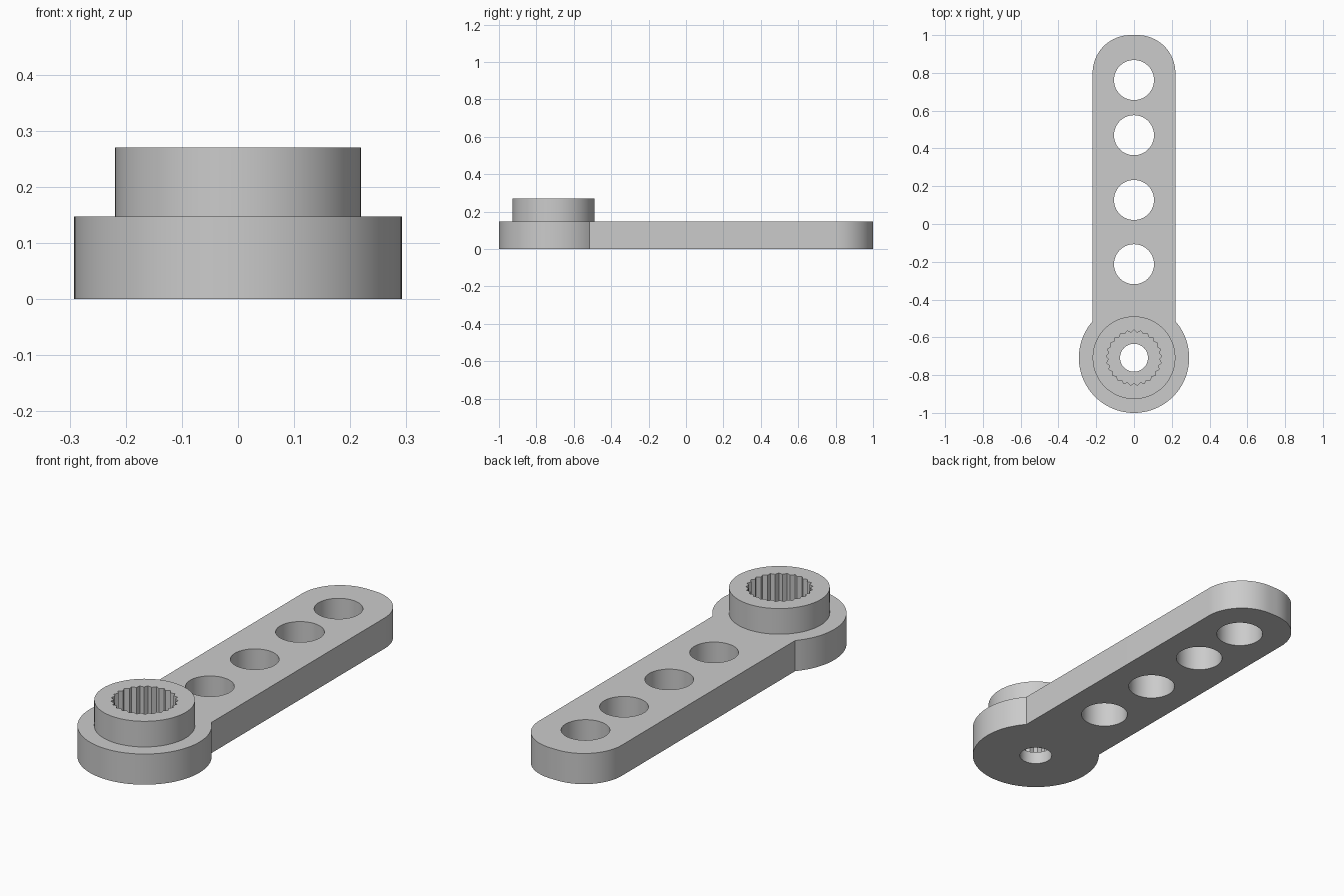
import bpy, bmesh
from math import sin, cos, pi, asin

cube = bpy.data.objects.get("Cube")
if cube:
    bpy.data.objects.remove(cube, do_unlink=True)

HUB_Y, HUB_R, HALF_W = -0.708, 0.292, 0.219
PLATE_H, BOSS_TOP, FLOOR_Z = 0.147, 0.27, 0.06
END_R = 0.2
TEETH = 25

grey = bpy.data.materials.new("plain grey")
grey.use_nodes = True
grey.diffuse_color = (0.6, 0.6, 0.6, 1)
grey.node_tree.nodes["Principled BSDF"].inputs["Base Color"].default_value = (0.6, 0.6, 0.6, 1)


def arc(cx, cy, r, start, end, steps):
    angles = [start + (end - start) * i / steps for i in range(steps + 1)]
    return [(cx + r * cos(a), cy + r * sin(a)) for a in angles]


def circle(cy, r, steps=64):
    return arc(0, cy, r, 0, 2 * pi, steps)[:-1]


def prism(name, outline, z0, z1):
    """Extrude a closed outline from z0 to z1."""
    bm = bmesh.new()
    face = bm.faces.new([bm.verts.new((x, y, z0)) for x, y in outline])
    top = bmesh.ops.extrude_face_region(bm, geom=[face])["geom"]
    verts = [v for v in top if isinstance(v, bmesh.types.BMVert)]
    bmesh.ops.translate(bm, verts=verts, vec=(0, 0, z1 - z0))
    bmesh.ops.recalc_face_normals(bm, faces=bm.faces)
    mesh = bpy.data.meshes.new(name)
    bm.to_mesh(mesh)
    bm.free()
    mesh.materials.append(grey)
    obj = bpy.data.objects.new(name, mesh)
    bpy.context.collection.objects.link(obj)
    return obj


def combine(target, other, operation):
    """Apply a boolean and discard the second object."""
    mod = target.modifiers.new("boolean", 'BOOLEAN')
    mod.operation, mod.solver, mod.object = operation, 'EXACT', other
    bpy.context.view_layer.objects.active = target
    bpy.ops.object.modifier_apply(modifier=mod.name)
    bpy.data.objects.remove(other, do_unlink=True)


# Plate: round hub running into a straight arm with rounded end corners
half = asin(HALF_W / HUB_R)
corner_x, corner_y = HALF_W - END_R, 1 - END_R
outline = arc(0, HUB_Y, HUB_R, pi / 2 - half, half - 1.5 * pi, 72)
outline += arc(-corner_x, corner_y, END_R, pi, pi / 2, 20)
outline += arc(corner_x, corner_y, END_R, pi / 2, 0, 20)
horn = prism("horn_arm", outline, 0, PLATE_H)

# Raised collar on the hub
combine(horn, prism("collar", circle(HUB_Y, HALF_W, 80), FLOOR_Z, BOSS_TOP), 'UNION')

# Row of holes along the arm
for y in (0.762, 0.47, 0.127, -0.213):
    combine(horn, prism("arm_hole", circle(y, 0.106), -0.1, 0.4), 'DIFFERENCE')

# Toothed socket and the screw hole below it
socket = []
for i in range(TEETH * 2):
    a = pi / 2 + pi * i / TEETH
    r = 0.134 if i % 2 else 0.147
    socket.append((r * cos(a), HUB_Y + r * sin(a)))
combine(horn, prism("socket", socket, FLOOR_Z, 0.4), 'DIFFERENCE')
combine(horn, prism("screw_hole", circle(HUB_Y, 0.074, 48), -0.1, 0.4), 'DIFFERENCE')

# Smooth curved walls, keep edges crisp
bpy.ops.object.select_all(action='DESELECT')
horn.select_set(True)
bpy.context.view_layer.objects.active = horn
bpy.ops.object.shade_smooth_by_angle(angle=pi / 6)
